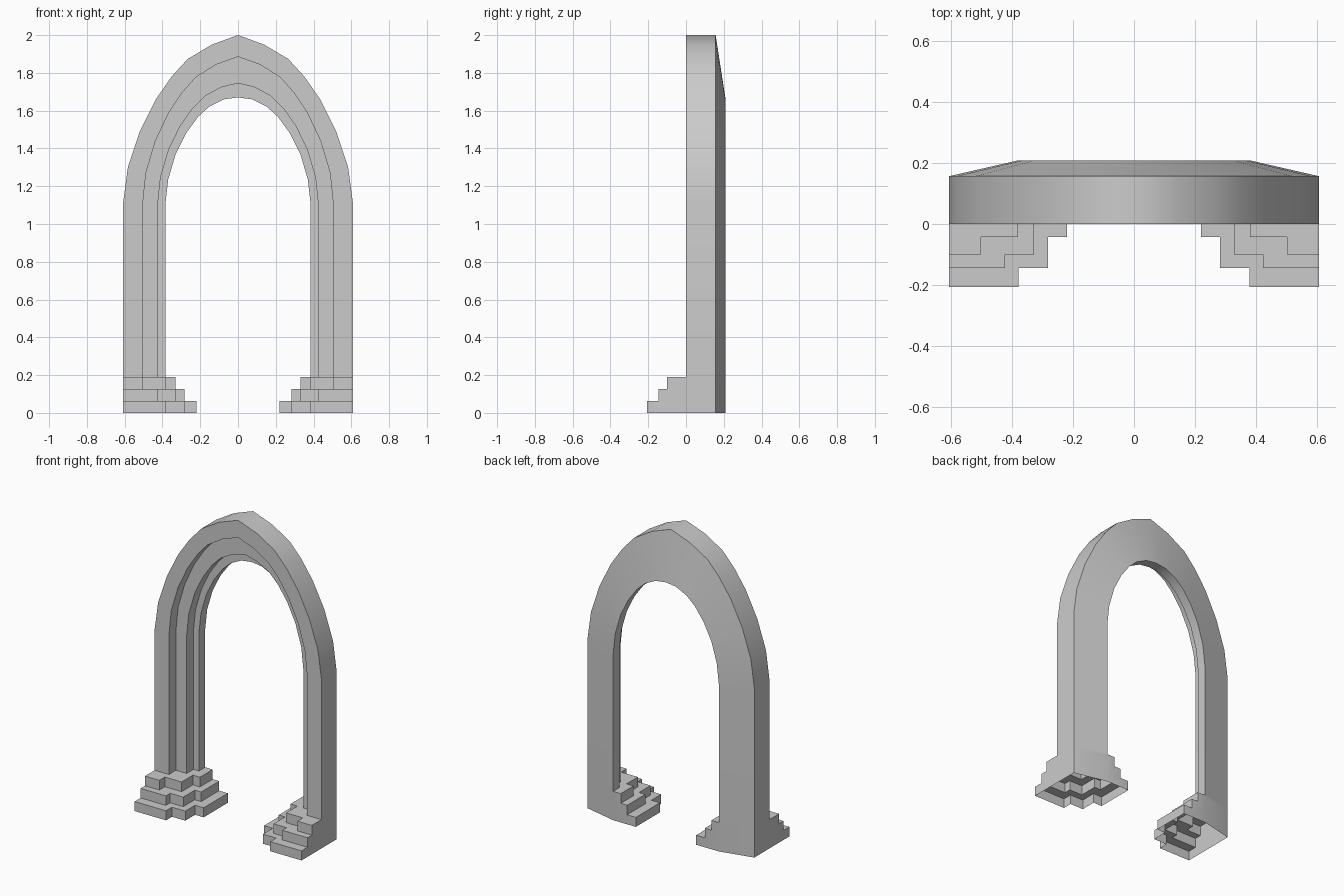
import bpy, bmesh, math

if "Cube" in bpy.data.objects:
    bpy.data.objects.remove(bpy.data.objects["Cube"])


def loft(name, rings):
    """Skin closed rings of equal length, open at both ends, mirrored across x = 0."""
    bm = bmesh.new()
    vs = [[bm.verts.new(p) for p in r] for r in rings]
    n = len(rings[0])
    for a, b in zip(vs, vs[1:]):
        for i in range(n):
            j = (i + 1) % n
            bm.faces.new((a[i], a[j], b[j], b[i]))
    bmesh.ops.remove_doubles(bm, verts=bm.verts, dist=1e-4)
    bmesh.ops.dissolve_degenerate(bm, dist=1e-4, edges=bm.edges)
    bmesh.ops.recalc_face_normals(bm, faces=bm.faces)
    me = bpy.data.meshes.new(name)
    bm.to_mesh(me)
    bm.free()
    ob = bpy.data.objects.new(name, me)
    bpy.context.collection.objects.link(ob)
    bpy.ops.object.select_all(action='DESELECT')
    bpy.context.view_layer.objects.active = ob
    ob.select_set(True)
    bpy.ops.object.shade_smooth_by_angle(angle=math.radians(30))
    mod = ob.modifiers.new("mirror", 'MIRROR')
    mod.use_clip = True
    return ob


BASE_TOP = 0.19
OUT, INN = 0.608, 0.385          # outer and inner half widths of the arch
BACK_OUT, BACK_IN = 0.157, 0.208  # back face slopes between these depths

# Pointed arch: outer and inner curves, from leg foot to apex
outer = [(OUT, BASE_TOP), (OUT, 1.115), (0.583, 1.30), (0.52, 1.49), (0.435, 1.66),
         (0.352, 1.78), (0.267, 1.873), (0.138, 1.95), (0, 2.0)]
inner = [(INN, BASE_TOP), (INN, 1.10), (0.37, 1.235), (0.33, 1.37), (0.275, 1.48),
         (0.212, 1.567), (0.152, 1.622), (0.075, 1.66), (0, 1.67)]

# Stepped cross-section: (fraction at leg, fraction at apex, y)
section = [(0, 0, 0), (.467, .348, 0), (.467, .348, .073), (.82, .773, .073),
           (.82, .773, .143), (1, 1, .143), (1, 1, BACK_IN), (0, 0, BACK_OUT)]

rings = []
for k, ((xo, zo), (xi, zi)) in enumerate(zip(outer, inner)):
    u = max(0, k - 1) / (len(outer) - 2)
    ring = []
    for leg, apex, y in section:
        t = leg + (apex - leg) * u
        ring.append((xo + (xi - xo) * t, y, zo + (zi - zo) * t))
    rings.append(ring)
loft("arch", rings)


# Stepped plinth tiers: three x positions and three y positions of each stair outline
def outline(xs, ys, z):
    (a, b, c), (p, q, r) = xs, ys
    pts = [(OUT, p), (a, p), (a, q), (b, q), (b, r), (c, r),
           (c, BACK_IN), (INN, BACK_IN), (OUT, BACK_OUT)]
    return [(x, y, z) for x, y in pts]


tiers = [((.38, .283, .22), (-.207, -.145, -.043), 0, .063),
         ((.424, .329, .283), (-.145, -.10, .02), .063, .126),
         ((.503, .381, .33), (-.10, -.043, .075), .126, BASE_TOP)]
rings = [outline(xs, ys, z) for xs, ys, z0, z1 in tiers for z in (z0, z1)]
rings.append(outline((.504, .425, INN), (0, .073, .143), BASE_TOP))
loft("plinth", rings)
